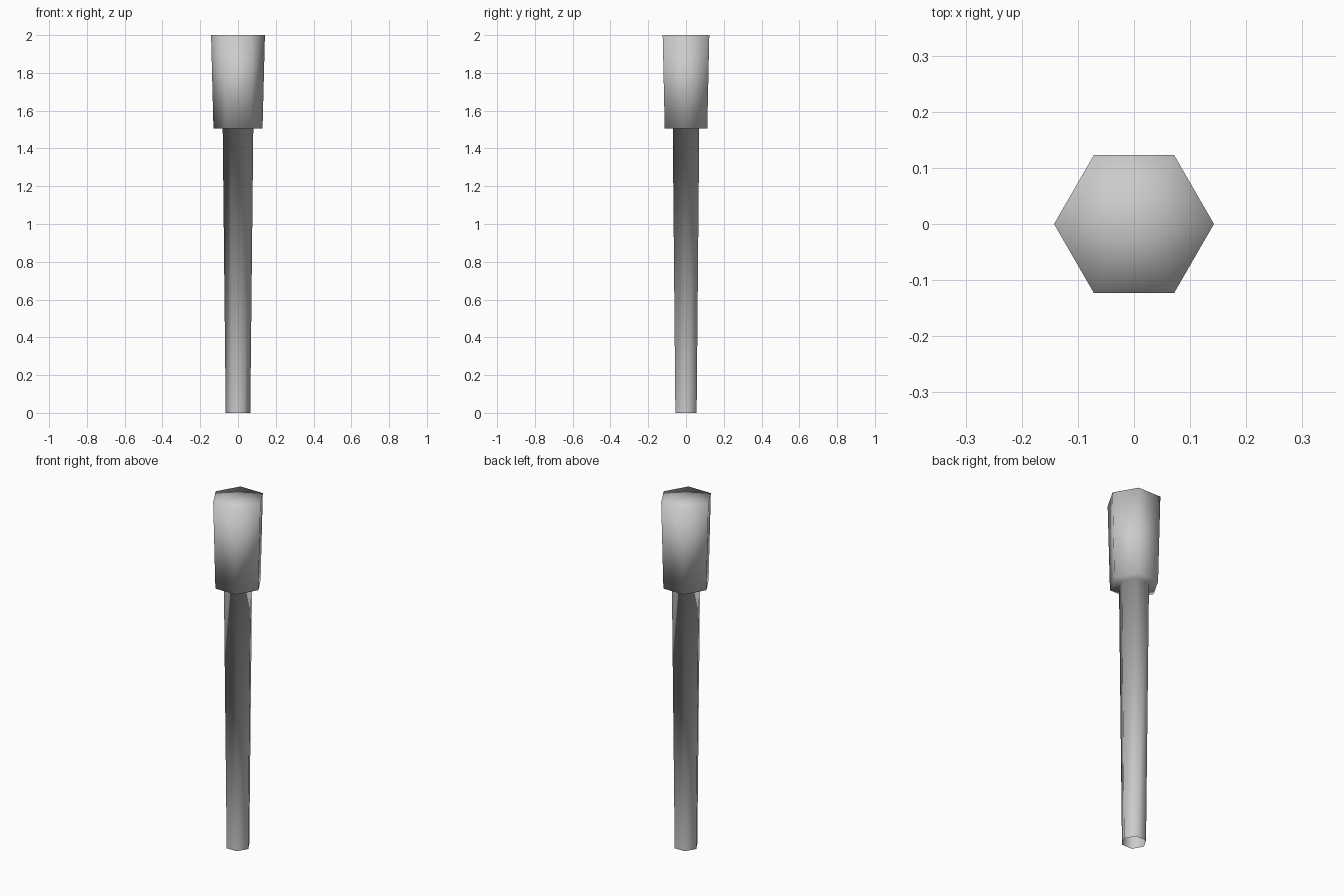
import bpy, bmesh
from math import cos, sin, pi

if "Cube" in bpy.data.objects:
    bpy.data.objects.remove(bpy.data.objects["Cube"])

SIDES = 6
# (radius, height) profile: open foot, shaft, head underside, head top
PROFILE = [(0.065, 0.0), (0.081, 1.505), (0.13, 1.505), (0.1425, 2.0)]

bm = bmesh.new()


def ring(radius, z):
    return [bm.verts.new((radius * cos(2 * pi * i / SIDES),
                          radius * sin(2 * pi * i / SIDES), z))
            for i in range(SIDES)]


# Tapered hexagonal shaft and wider head
rings = [ring(r, z) for r, z in PROFILE]
for low, high in zip(rings, rings[1:]):
    for i in range(SIDES):
        j = (i + 1) % SIDES
        bm.faces.new((low[i], low[j], high[j], high[i]))

# Flat head top, fanned from its centre
centre = bm.verts.new((0, 0, PROFILE[-1][1]))
for i in range(SIDES):
    bm.faces.new((rings[-1][i], rings[-1][(i + 1) % SIDES], centre))

# Soft shading over the whole post
for face in bm.faces:
    face.smooth = True

mesh = bpy.data.meshes.new("tapered_post")
bm.to_mesh(mesh)
bm.free()
bpy.context.collection.objects.link(bpy.data.objects.new("tapered_post", mesh))
